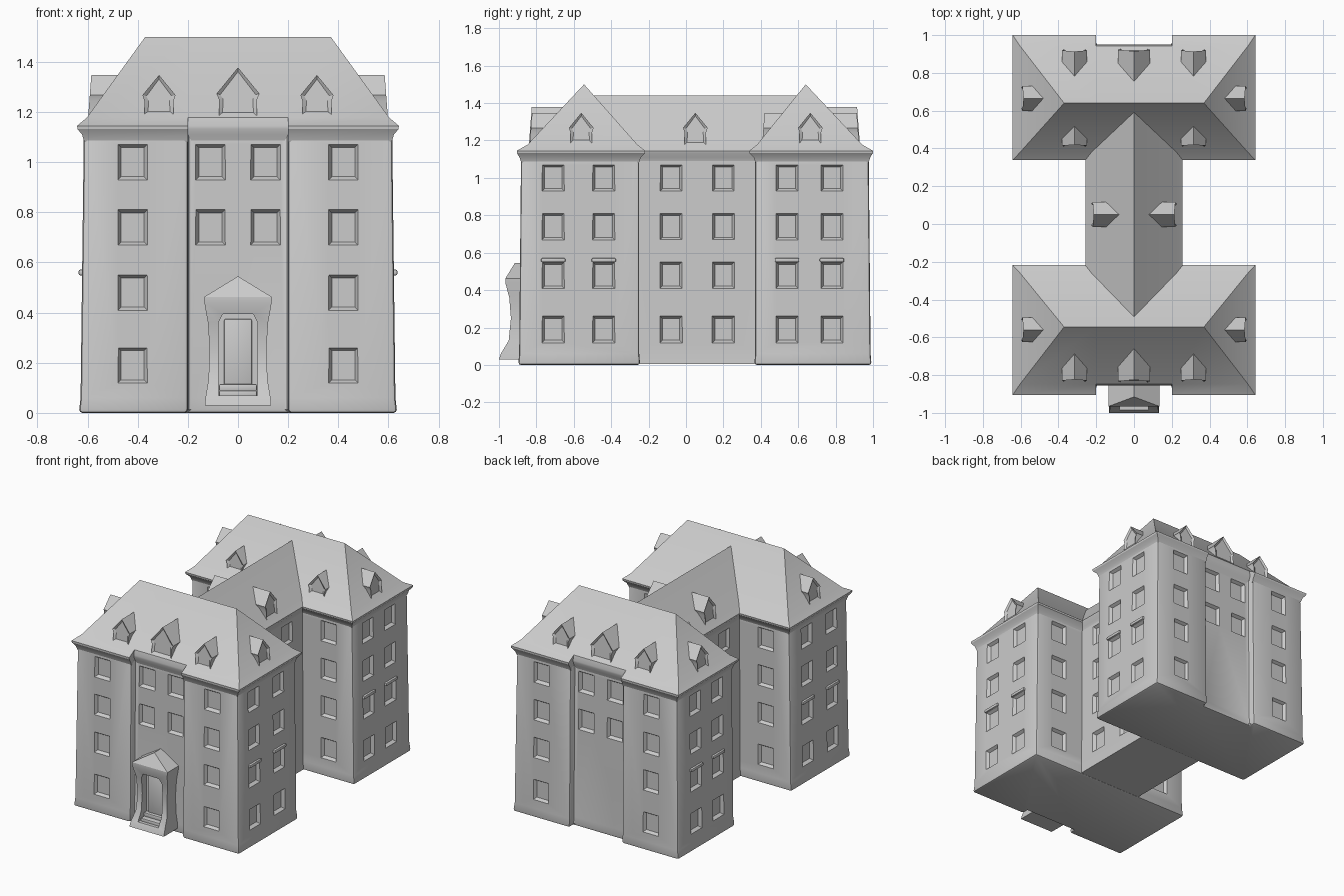
import bpy, bmesh, math
from mathutils import Matrix, Vector

if "Cube" in bpy.data.objects:
    bpy.data.objects.remove(bpy.data.objects["Cube"])

def add(name, bm):
    bmesh.ops.recalc_face_normals(bm, faces=bm.faces[:])
    me = bpy.data.meshes.new(name)
    bm.to_mesh(me)
    bm.free()
    ob = bpy.data.objects.new(name, me)
    bpy.context.collection.objects.link(ob)
    return ob

def loft(name, rings, cap_top=True):
    bm = bmesh.new()
    vs = [[bm.verts.new(p) for p in r] for r in rings]
    n = len(rings[0])
    for a, b in zip(vs, vs[1:]):
        for i in range(n):
            j = (i + 1) % n
            bm.faces.new((a[i], a[j], b[j], b[i]))
    bm.faces.new(vs[0])
    if cap_top:
        bm.faces.new(vs[-1])
    bmesh.ops.remove_doubles(bm, verts=bm.verts[:], dist=1e-5)
    return add(name, bm)

def finish(ob, bevel=0.0, cutter=None, angle=28):
    """Apply an edge rounding and an optional cut, then smooth."""
    if bevel:
        m = ob.modifiers.new("round", 'BEVEL')
        m.width, m.segments, m.limit_method = bevel, 2, 'ANGLE'
        m.angle_limit = math.radians(35)
    if cutter:
        m = ob.modifiers.new("cut", 'BOOLEAN')
        m.operation, m.object, m.solver = 'DIFFERENCE', cutter, 'EXACT'
    bpy.context.view_layer.update()
    dg = bpy.context.evaluated_depsgraph_get()
    ob.data = bpy.data.meshes.new_from_object(ob.evaluated_get(dg))
    ob.modifiers.clear()
    bpy.ops.object.select_all(action='DESELECT')
    ob.select_set(True)
    bpy.context.view_layer.objects.active = ob
    bpy.ops.object.shade_smooth_by_angle(angle=math.radians(angle))

def facing(x, y, z, rot):
    """Local -y is the outward direction."""
    return Matrix.Translation((x, y, z)) @ Matrix.Rotation(math.radians(rot), 4, 'Z')

# Window recesses: tapered cutters gathered in one mesh
def window_cutters(name, spots):
    bm = bmesh.new()
    for x, y, z, rot in spots:
        M = facing(x, y, z, rot)
        vs = [[bm.verts.new(M @ Vector((a * w, d, b * (w + 0.012))))
               for a, b in ((-1, -1), (1, -1), (1, 1), (-1, 1))]
              for w, d in ((0.066, -0.012), (0.046, 0.02))]
        bm.faces.new(vs[0])
        bm.faces.new(vs[1])
        for i in range(4):
            j = (i + 1) % 4
            bm.faces.new((vs[0][i], vs[0][j], vs[1][j], vs[1][i]))
    ob = add(name, bm)
    ob.hide_render = True
    return ob

ROWS = (0.19, 0.48, 0.74, 1.0)

# Footprint of a wing with a recessed middle bay on its outer side
def wing_ring(hx, yi, yo, n, z):
    d = yo - math.copysign(n, yo)
    return [(-hx, yi, z), (-hx, yo, z), (-.2, yo, z), (-.2, d, z),
            (.2, d, z), (.2, yo, z), (hx, yo, z), (hx, yi, z)]

def wing(label, yi, yo, yr, cols):
    s = math.copysign(1, yo)
    walls = loft(label + "_walls", [
        wing_ring(.635, yi - s * .005, yo + s * .015, .045, 0),
        wing_ring(.628, yi, yo + s * .01, .045, .06),
        wing_ring(.615, yi, yo, .045, 1.12)])
    spots = []
    for z in ROWS:
        lean = .012 * (1 - z)
        for sx in (-1, 1):
            spots.append((sx * .42, yo + s * lean, z, 180 if s > 0 else 0))
            spots.append((sx * .435, yi, z, 0 if s > 0 else 180))
            if z > .6:
                spots.append((sx * .11, yo - s * (.045 - lean), z, 180 if s > 0 else 0))
            for y in cols:
                spots.append((sx * (.616 + lean), y, z, 90 * sx))
    cut = window_cutters(label + "_window_cutter", spots)
    finish(walls, .014, cut)
    bpy.data.objects.remove(cut)
    # flared eaves and hipped roof
    roof = loft(label + "_roof", [
        wing_ring(.613, yi + s * .002, yo - s * .002, .045, 1.08),
        wing_ring(.622, yi - s * .008, yo + s * .008, .045, 1.11),
        wing_ring(.64, yi - s * .03, yo + s * .022, .05, 1.132),
        wing_ring(.642, yi - s * .032, yo + s * .023, .05, 1.145),
        wing_ring(.603, yi + s * .01, yo - s * .035, 0, 1.178),
        wing_ring(.37, yr, yr, 0, 1.5)], cap_top=False)
    finish(roof)
    # hood mouldings on the end walls
    for sx in (-1, 1):
        for y in cols:
            bm = bmesh.new()
            bmesh.ops.create_cube(bm, size=1, matrix=Matrix.Translation((sx * .621, y, .56))
                                  @ Matrix.Diagonal((.03, .13, .022, 1)))
            finish(add(label + "_window_hood", bm), .006)

wing("front_wing", -.25, -.882, -.545, (-.71, -.44))
wing("back_wing", .37, .977, .64, (.54, .78))

# Connecting hall
def rect(hx, y0, y1, z):
    return [(-hx, y0, z), (hx, y0, z), (hx, y1, z), (-hx, y1, z)]

hall = loft("hall_walls", [rect(.245, -.3, .42, .005), rect(.24, -.3, .42, .06), rect(.235, -.3, .42, 1.12)])
cut = window_cutters("hall_window_cutter", [(sx * .237, y, z, 90 * sx)
                     for sx in (-1, 1) for y in (-.08, .2) for z in ROWS])
finish(hall, 0, cut)
bpy.data.objects.remove(cut)
finish(loft("hall_roof", [rect(.233, -.3, .42, 1.08), rect(.24, -.3, .42, 1.11), rect(.256, -.3, .42, 1.132),
                          rect(.258, -.3, .42, 1.145), rect(.225, -.3, .42, 1.178),
                          rect(0, -.5, .605, 1.44)], cap_top=False))

# Dormers: gabled prisms with a recessed front
def dormer(x, y, rot, hw=.066, zp=1.348, depth=.19):
    M = facing(x, y, 0, rot)
    ze = zp - hw * 1.22
    w = hw * .87
    prof = [(-w, 1.15), (w, 1.15), (w, ze - .025), (hw, ze), (0, zp), (-hw, ze), (-w, ze - .025)]
    bm = bmesh.new()
    f = [bm.verts.new(M @ Vector((a, .015 * (b - 1.15) / .2, b))) for a, b in prof]
    g = [bm.verts.new(M @ Vector((a, depth, b))) for a, b in prof]
    front = bm.faces.new(f)
    bm.faces.new(g[::-1])
    for i in range(7):
        j = (i + 1) % 7
        bm.faces.new((f[j], f[i], g[i], g[j]))
    bmesh.ops.recalc_face_normals(bm, faces=bm.faces[:])
    bmesh.ops.inset_region(bm, faces=[front], thickness=.016, depth=-.01)
    finish(add("dormer", bm))

dormer(0, -.842, 0, .086, 1.378, .2)
dormer(0, .932, 180, .086, 1.378, .2)
for sx in (-1, 1):
    dormer(sx * .315, -.838, 0)
    dormer(sx * .315, .928, 180)
    dormer(sx * .315, .405, 0, depth=.16)
    dormer(sx * .6, -.56, 90 * sx)
    dormer(sx * .6, .665, 90 * sx)
    dormer(sx * .228, .05, 90 * sx, depth=.17)

# Entrance porch with a flared base and hipped gable
def porch_ring(hw, y, z):
    return rect(hw, y, -.82, z)

porch = loft("porch", [porch_ring(.132, -1.0, .03), porch_ring(.13, -.99, .06), porch_ring(.118, -.948, .13),
                       porch_ring(.113, -.936, .25), porch_ring(.12, -.945, .36), porch_ring(.134, -.966, .44),
                       porch_ring(.136, -.966, .462), porch_ring(0, -.915, .545)], cap_top=False)
cut = loft("doorway_cutter", [[(x, y, z) for x, z in ((-.078, .07), (.078, .07), (.078, .36), (.06, .395),
                              (-.06, .395), (-.078, .36))] for y in (-1.1, -.892)])
cut.hide_render = True
finish(porch, 0, cut)
bpy.data.objects.remove(cut)

# Door leaf and threshold steps
for name, size, loc in (("door", (.11, .02, .28), (0, -.893, .235)),
                        ("lower_step", (.15, .07, .03), (0, -.925, .075)),
                        ("upper_step", (.15, .04, .03), (0, -.905, .1))):
    bm = bmesh.new()
    bmesh.ops.create_cube(bm, size=1, matrix=Matrix.Translation(loc) @ Matrix.Diagonal((*size, 1)))
    finish(add(name, bm), .006)
